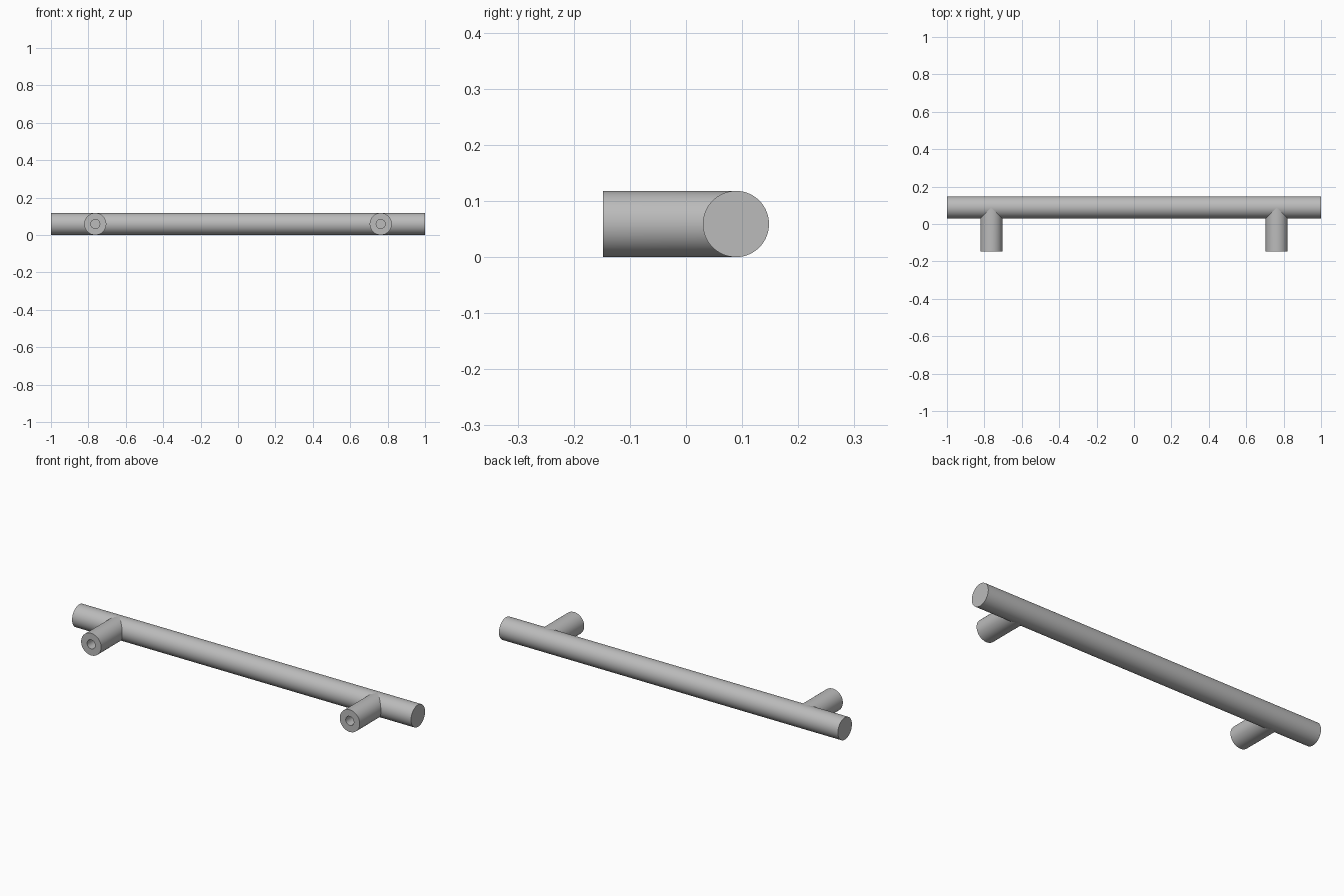
import bpy
import bmesh
from math import sin, cos, tau, radians
from mathutils import Matrix

cube = bpy.data.objects.get("Cube")
if cube:
    bpy.data.objects.remove(cube, do_unlink=True)

RADIUS = 0.059        # shared by bar and posts
BAR_Y = 0.089
FRONT_Y = -0.148
POST_X = 0.763
HOLE_RADIUS = 0.024
HOLE_DEPTH = 0.12
SEGMENTS = 64

steel = bpy.data.materials.new("brushed_steel_grey")
steel.use_nodes = True
grey = (0.5, 0.5, 0.5, 1)
steel.diffuse_color = grey
steel.node_tree.nodes["Principled BSDF"].inputs["Base Color"].default_value = grey


def finish(bm, name, location):
    bmesh.ops.recalc_face_normals(bm, faces=bm.faces)
    mesh = bpy.data.meshes.new(name)
    bm.to_mesh(mesh)
    bm.free()
    mesh.materials.append(steel)
    obj = bpy.data.objects.new(name, mesh)
    obj.location = location
    bpy.context.collection.objects.link(obj)
    bpy.ops.object.select_all(action='DESELECT')
    obj.select_set(True)
    bpy.context.view_layer.objects.active = obj
    bpy.ops.object.shade_smooth_by_angle(angle=radians(35))


def ring(bm, radius, depth_at):
    """Ring around the y axis; depth_at gives y from the sideways offset."""
    verts = []
    for i in range(SEGMENTS):
        a = tau * i / SEGMENTS
        x = radius * cos(a)
        verts.append(bm.verts.new((x, depth_at(x), radius * sin(a))))
    return verts


# Grip bar lying along x
bm = bmesh.new()
bmesh.ops.create_cone(bm, cap_ends=True, segments=SEGMENTS, radius1=RADIUS,
                      radius2=RADIUS, depth=2,
                      matrix=Matrix.Rotation(tau / 4, 4, 'Y'))
finish(bm, "grip_bar", (0, BAR_Y, RADIUS))

# Mounting posts, coped to the bar, each with a blind screw hole
for name, side in (("left_post", 1), ("right_post", -1)):
    bm = bmesh.new()
    rings = [
        ring(bm, HOLE_RADIUS, lambda x: FRONT_Y + HOLE_DEPTH),
        ring(bm, HOLE_RADIUS, lambda x: FRONT_Y),
        ring(bm, RADIUS, lambda x: FRONT_Y),
        ring(bm, RADIUS, lambda x: BAR_Y - abs(x)),
    ]
    for a, b in zip(rings, rings[1:]):
        for i in range(SEGMENTS):
            j = (i + 1) % SEGMENTS
            bm.faces.new((a[i], a[j], b[j], b[i]))
    bm.faces.new(rings[0])
    finish(bm, name, (side * POST_X, 0, RADIUS))
